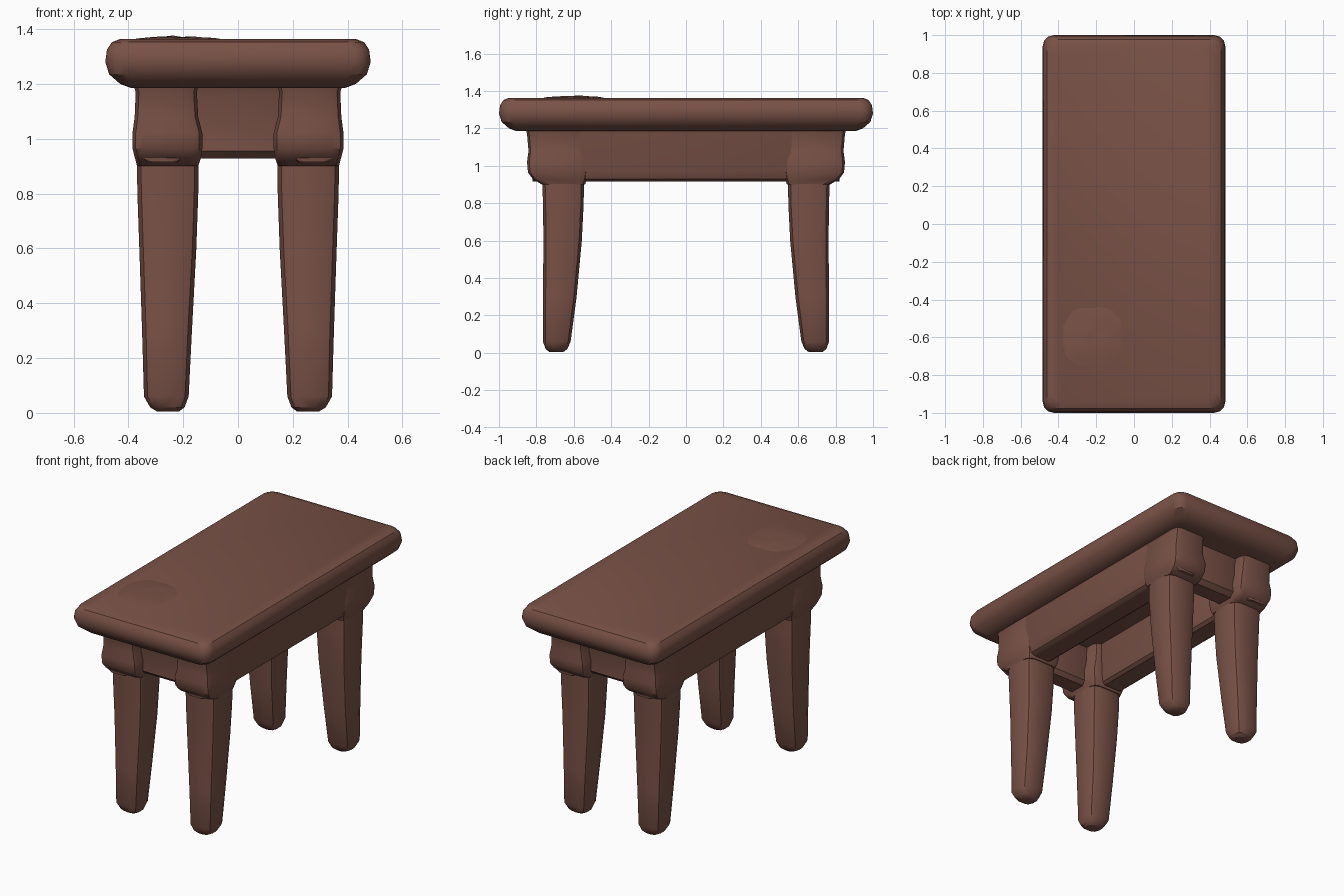
import bpy
import bmesh
import math
import random

random.seed(4)
if "Cube" in bpy.data.objects:
    bpy.data.objects.remove(bpy.data.objects["Cube"], do_unlink=True)

# Single brown wood colour
wood = bpy.data.materials.new("brown wood")
wood.use_nodes = True
colour = (0.19, 0.083, 0.062, 1)
wood.diffuse_color = colour
wood.node_tree.nodes["Principled BSDF"].inputs["Base Color"].default_value = colour


def finish(bm, name, angle=32):
    bmesh.ops.recalc_face_normals(bm, faces=bm.faces)
    mesh = bpy.data.meshes.new(name)
    bm.to_mesh(mesh)
    bm.free()
    mesh.materials.append(wood)
    obj = bpy.data.objects.new(name, mesh)
    bpy.context.collection.objects.link(obj)
    bpy.ops.object.select_all(action="DESELECT")
    obj.select_set(True)
    bpy.context.view_layer.objects.active = obj
    bpy.ops.object.shade_smooth_by_angle(angle=math.radians(angle))
    return obj


def rounded_ring(x0, x1, y0, y1, r, steps):
    """Outline of a rectangle with rounded corners."""
    corners = [(x1 - r, y1 - r), (x0 + r, y1 - r), (x0 + r, y0 + r), (x1 - r, y0 + r)]
    for i, (cx, cy) in enumerate(corners):
        for s in range(steps + 1):
            a = (i + s / steps) * math.pi / 2
            yield cx + r * math.cos(a), cy + r * math.sin(a)


def loft(name, levels, steps=2, sx=1, sy=1):
    """Skin rounded rectangles (z, x0, x1, y0, y1, radius), bottom to top."""
    bm = bmesh.new()
    rings = [[bm.verts.new((sx * x, sy * y, z)) for x, y in rounded_ring(*box, steps)]
             for z, *box in levels]
    n = len(rings[0])
    for low, high in zip(rings, rings[1:]):
        for i in range(n):
            j = (i + 1) % n
            bm.faces.new((low[i], low[j], high[j], high[i]))
    bm.faces.new(rings[0])
    bm.faces.new(rings[-1])
    return finish(bm, name)


# Thick table top with a soft rolled edge
top_profile = [(1.185, 0.39), (1.2, 0.43), (1.235, 0.47), (1.28, 0.484),
               (1.325, 0.478), (1.352, 0.46), (1.364, 0.43)]
loft("table_top", [(z, -x, x, -x - 0.516, x + 0.516, 0.06) for z, x in top_profile], 3)

# Four tapered legs with collar blocks, mirrored to every corner
leg_levels = [
    (0.005, 0.215, 0.295, 0.655, 0.73, 0.03),
    (0.02, 0.195, 0.32, 0.635, 0.75, 0.04),
    (0.06, 0.18, 0.343, 0.617, 0.765, 0.045),
    (0.3, 0.168, 0.35, 0.585, 0.765, 0.05),
    (0.6, 0.152, 0.36, 0.557, 0.762, 0.05),
    (0.8, 0.145, 0.367, 0.547, 0.765, 0.05),
    (1.0, 0.143, 0.37, 0.545, 0.77, 0.05),
]
block_levels = [
    (0.9, 0.145, 0.368, 0.54, 0.77, 0.04),
    (0.93, 0.135, 0.376, 0.53, 0.82, 0.04),
    (0.965, 0.13, 0.385, 0.525, 0.845, 0.04),
    (1.02, 0.13, 0.385, 0.525, 0.85, 0.04),
    (1.08, 0.145, 0.377, 0.53, 0.842, 0.04),
    (1.17, 0.15, 0.373, 0.53, 0.85, 0.04),
    (1.21, 0.14, 0.385, 0.52, 0.86, 0.04),
]
for side, sx in (("left", 1), ("right", -1)):
    for end, sy in (("front", -1), ("back", 1)):
        loft(f"{end}_{side}_leg", leg_levels, 2, sx, sy)
        loft(f"{end}_{side}_leg_block", block_levels, 2, sx, sy)

    # Long side rail with a chamfered lower edge
    rail = [(0.915, 0.22, 0.33), (0.93, 0.2, 0.355), (0.975, 0.19, 0.375),
            (1.17, 0.19, 0.372), (1.21, 0.18, 0.385)]
    loft(f"{side}_side_rail", [(z, a, b, -0.82, 0.82, 0.02) for z, a, b in rail], 2, sx)

# Recessed cross rails at both ends
for end, sy in (("front", -1), ("back", 1)):
    cross = [(0.928, 0.64, 0.74), (0.955, 0.62, 0.77), (1.16, 0.62, 0.765), (1.21, 0.61, 0.79)]
    loft(f"{end}_cross_rail", [(z, -0.22, 0.22, a, b, 0.02) for z, a, b in cross], 2, 1, sy)

# Low uneven knot near the front right corner of the top
bm = bmesh.new()
bmesh.ops.create_grid(bm, x_segments=9, y_segments=9, size=0.17)
for v in bm.verts:
    fall = max(0, 1 - v.co.length / 0.17)
    v.co.z = 1.362 + 0.016 * math.sqrt(fall) * random.uniform(0.5, 1)
    v.co.x -= 0.22
    v.co.y -= 0.6
finish(bm, "surface_knot")
